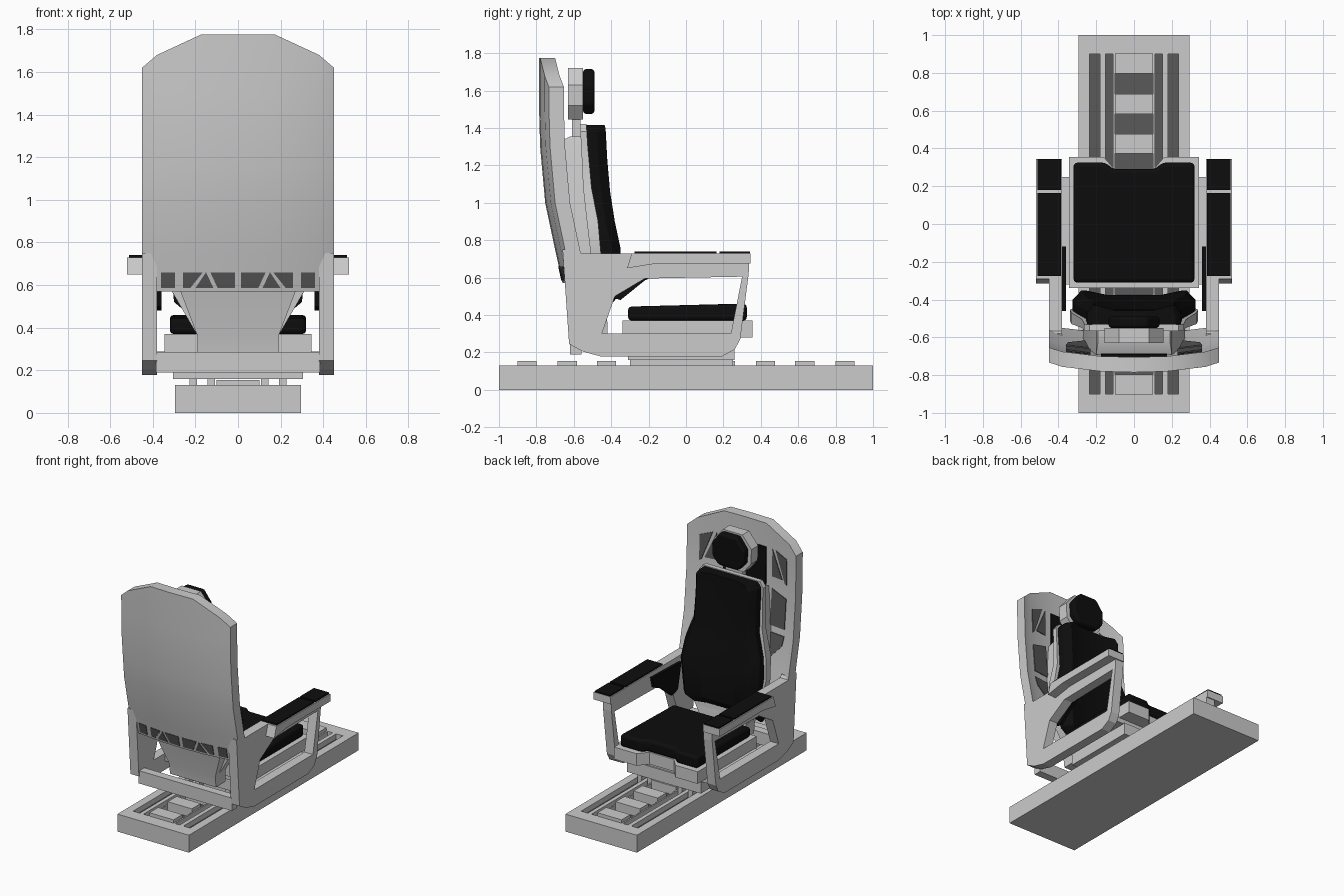
import bpy, bmesh
from mathutils import Vector

if "Cube" in bpy.data.objects:
    bpy.data.objects.remove(bpy.data.objects["Cube"])


def material(name, v):
    m = bpy.data.materials.new(name)
    m.diffuse_color = (v, v, v, 1)
    m.use_nodes = True
    m.node_tree.nodes["Principled BSDF"].inputs["Base Color"].default_value = m.diffuse_color
    return m


BLACK = material("black_padding", 0.004)
DARK = material("dark_recess", 0.1)


def finish(bm, name, mat=None, bevel=0, smooth=False):
    bmesh.ops.recalc_face_normals(bm, faces=bm.faces)
    me = bpy.data.meshes.new(name)
    bm.to_mesh(me)
    bm.free()
    ob = bpy.data.objects.new(name, me)
    bpy.context.collection.objects.link(ob)
    if mat:
        me.materials.append(mat)
    if smooth:
        bpy.ops.object.select_all(action='DESELECT')
        ob.select_set(True)
        bpy.context.view_layer.objects.active = ob
        bpy.ops.object.shade_smooth_by_angle(angle=0.6)
    if bevel:
        md = ob.modifiers.new("bevel", 'BEVEL')
        md.width, md.segments, md.limit_method = bevel, 3, 'ANGLE'
    return ob


def prism(name, pts, axis, a, b, mat=None, bevel=0, holes=()):
    """Extrude a 2D outline (with optional holes) along an axis from a to b."""
    put = {'x': lambda p, t: (t, p[0], p[1]), 'y': lambda p, t: (p[0], t, p[1]),
           'z': lambda p, t: (p[0], p[1], t)}[axis]
    bm = bmesh.new()
    edges = []
    for loop in [pts, *holes]:
        vs = [bm.verts.new(put(p, a)) for p in loop]
        if holes:
            edges += [bm.edges.new((vs[i - 1], vs[i])) for i in range(len(vs))]
        else:
            bm.faces.new(vs)
    if holes:
        bmesh.ops.triangle_fill(bm, edges=edges, use_beauty=True, normal=Vector(put((0, 0), 1)))
    r = bmesh.ops.extrude_face_region(bm, geom=bm.faces[:])
    shift = Vector(put((0, 0), b - a))
    bmesh.ops.translate(bm, vec=shift, verts=[g for g in r['geom'] if isinstance(g, bmesh.types.BMVert)])
    return finish(bm, name, mat, bevel, bool(bevel))


def rect(x0, x1, y0, y1):
    return [(x0, y0), (x1, y0), (x1, y1), (x0, y1)]


def box(name, x0, x1, y0, y1, z0, z1, mat=None, bevel=0):
    return prism(name, rect(x0, x1, y0, y1), 'z', z0, z1, mat, bevel)


def mirrored(half):
    """Complete a right-hand half outline across x = 0."""
    return half + [(-x, y) for x, y in reversed(half)]


def loft(name, rows, section, mat=None, bevel=0):
    """Skin closed sections; rows are (z, half width, back y, front y)."""
    bm = bmesh.new()
    rings = [[bm.verts.new((x, y, r[0])) for x, y in section(*r[1:])] for r in rows]
    n = len(rings[0])
    for lo, hi in zip(rings, rings[1:]):
        for i in range(n):
            bm.faces.new((lo[i - 1], lo[i], hi[i], hi[i - 1]))
    bm.faces.new(rings[0])
    bm.faces.new(rings[-1])
    return finish(bm, name, mat, bevel, True)


def plain(w, yb, yf):
    return mirrored([(w, yb), (w, yf)])


def padded(w, yb, yf):
    return mirrored([(w, yb), (w, yf - .05), (w * .85, yf), (w * .45, yf - .025)])


def lerp(table, t):
    for (a, u), (b, v) in zip(table, table[1:]):
        if t <= b:
            return u + (v - u) * (t - a) / (b - a)
    return table[-1][1]


# floor rail with slots and stepped blocks
slots = [rect(s * a, s * b, -.9, .9) for s in (-1, 1) for a, b in ((.11, .15), (.18, .235))]
box("rail_floor", -.295, .295, -1, 1, 0, .085)
prism("rail_top", rect(-.295, .295, -1, 1), 'z', .085, .13,
      holes=slots + [rect(-.1, .1, -.9, .9)])
for r in slots + [rect(-.1, .1, -.9, .9)]:
    prism("slot_floor", r, 'z', .08, .09, DARK)
for i, y in enumerate((-.85, -.635, -.425, -.21, 0, .21, .425, .635, .85)):
    box("rail_block", -.1, .1, y - .052, y + .052, .085, .155)

# carriage riding in the slots, cross plates and rear bar
for s in (-1, 1):
    for x in (.125, .21):
        box("carriage_foot", s * x - .017, s * x + .017, -.3, .25, .09, .17)
box("carriage", -.305, .305, -.31, .26, .16, .25)
box("cross_plate", -.385, .385, -.32, .25, .245, .287)
box("rear_bar", -.385, .385, -.62, -.56, .19, .285)

# seat pan and cushion with the front notch
prism("seat_pan", mirrored([(.345, -.34), (.345, .355), (.16, .355), (.1, .285)]), 'z', .28, .37)
seat = prism("seat_cushion", mirrored([(.32, -.31), (.32, .325), (.15, .325), (.11, .29)]),
             'z', .37, .445, BLACK, .02)
for v in seat.data.vertices:
    if v.co.z > .4 and v.co.y > 0:
        v.co.z += .015

# side frames, armrests and inner pads
outer = [(-.66, .75), (-.58, .75), (-.567, .73), (.34, .73), (.335, .62), (.29, .27), (.26, .215),
         (.19, .177), (-.45, .177), (-.55, .204), (-.625, .245)]
inner = [(-.45, .30), (-.38, .5), (-.22, .595), (.30, .605), (.24, .30)]
arm = [(-.29, .73), (.345, .73), (.345, .675), (-.16, .675), (-.315, .65)]
pad = [(-.46, .69), (-.12, .7), (-.14, .62), (-.22, .585), (-.35, .48), (-.42, .5)]
for s in (-1, 1):
    prism("side_frame", outer, 'x', s * .38, s * .45, holes=[inner])
    prism("armrest", arm, 'x', s * .38, s * .52)
    prism("inner_side_pad", pad, 'x', s * .36, s * .381, BLACK)
    x0, x1 = sorted((s * .387, s * .512))
    box("armrest_pad_rear", x0, x1, -.275, .163, .73, .74, BLACK)
    box("armrest_pad_front", x0, x1, .18, .343, .73, .74, BLACK)

# curved rear shell
PROFILE = [(.57, -.66), (.75, -.70), (1, -.753), (1.3, -.78), (1.55, -.787), (1.8, -.785)]
CURVE = [(0, 0), (.175, .005), (.38, .03), (.45, .053)]
THICK = .08


def shell_y(x, z):
    return lerp(PROFILE, z) + lerp(CURVE, abs(x))


bm = bmesh.new()
tops = {.45: 1.62, .38: 1.68, .175: 1.775, 0: 1.775}
cols = [[bm.verts.new((x, shell_y(x, z), z)) for z in (.57, .75, 1, 1.15, 1.3, 1.5, tops[abs(x)])]
        for x in (-.45, -.38, -.175, 0, .175, .38, .45)]
for a, b in zip(cols, cols[1:]):
    for i in range(len(a) - 1):
        bm.faces.new((a[i], b[i], b[i + 1], a[i + 1]))
r = bmesh.ops.extrude_face_region(bm, geom=bm.faces[:])
bmesh.ops.translate(bm, vec=(0, THICK, 0),
                    verts=[g for g in r['geom'] if isinstance(g, bmesh.types.BMVert)])
finish(bm, "rear_shell", smooth=True)


def shell_panel(name, pts, off):
    """Thin dark window lying on the shell surface."""
    bm = bmesh.new()
    bm.faces.new([bm.verts.new((x, shell_y(x, z) + off, z)) for x, z in pts])
    r = bmesh.ops.extrude_face_region(bm, geom=bm.faces[:])
    bmesh.ops.translate(bm, vec=(0, .006, 0),
                        verts=[g for g in r['geom'] if isinstance(g, bmesh.types.BMVert)])
    finish(bm, name, DARK)


# shell windows: lower rear row, then the front side windows
rear = [rect(.295, .362, .585, .66), [(.015, .585), (.13, .585), (.09, .66), (.015, .66)],
        [(.105, .585), (.215, .585), (.255, .66), (.13, .66)]]
rear[1] = [(.015, .585), (.09, .585), (.125, .66), (.015, .66)]
rear[2] = [(.115, .585), (.19, .585), (.13, .66)]
rear[2:] = [[(.115, .585), (.2, .585), (.14, .66), (.125, .66)],
            [(.225, .585), (.257, .585), (.257, .66), (.165, .66)]]
rear[1:3] = [[(.015, .585), (.095, .585), (.13, .66), (.015, .66)],
             [(.115, .585), (.2, .585), (.15, .66)]]
front = [[(.23, 1.4), (.23, 1.6), (.32, 1.4)], [(.26, 1.6), (.36, 1.56), (.36, 1.37), (.345, 1.38)],
         [(.23, 1.05), (.23, 1.31), (.36, 1.27), (.36, 1.05)],
         [(.23, .8), (.23, 1.0), (.36, 1.0), (.35, .93)]]
for s in (-1, 1):
    for p in rear:
        shell_panel("rear_window", [(s * x, z) for x, z in p], -.004)
    for p in front:
        shell_panel("front_window", [(s * x, z) for x, z in p], THICK)

# black strip on the shell behind the headrest
loft("shell_strip", [(z, .175, lerp(PROFILE, z) + .07, lerp(PROFILE, z) + .095)
                     for z in (.9, 1, 1.3, 1.55, 1.6)], plain, BLACK)

# spine, back plate and backrest cushion
loft("spine", [(.28, .19, -.53, -.42), (.36, .19, -.54, -.42), (.57, .27, -.59, -.46),
               (.75, .27, -.63, -.48), (1, .24, -.67, -.5), (1.32, .2, -.69, -.54),
               (1.355, .19, -.62, -.54)], plain)
loft("back_plate", [(.38, .2, -.5, -.43), (.57, .31, -.5, -.44), (.73, .34, -.51, -.455),
                    (.9, .33, -.53, -.47), (1.08, .275, -.55, -.505), (1.3, .265, -.56, -.525),
                    (1.38, .265, -.565, -.53), (1.42, .235, -.567, -.533)], plain)
loft("backrest_cushion", [(.47, .24, -.44, -.385), (.52, .3, -.44, -.352), (.76, .325, -.46, -.35),
                          (.9, .31, -.475, -.38), (1.06, .255, -.51, -.405), (1.23, .25, -.525, -.42),
                          (1.38, .25, -.535, -.428), (1.415, .22, -.535, -.432)],
     padded, BLACK, .012)

# headrest
loft("headrest_neck", [(1.33, .07, -.61, -.565), (1.47, .07, -.61, -.565)], plain)
prism("headrest_shell", mirrored([(.09, 1.445), (.15, 1.52), (.155, 1.63), (.08, 1.72)]), 'y', -.63, -.55)
prism("headrest_cushion", mirrored([(.08, 1.475), (.13, 1.53), (.135, 1.63), (.07, 1.715)]),
      'y', -.55, -.49, BLACK, .015)
